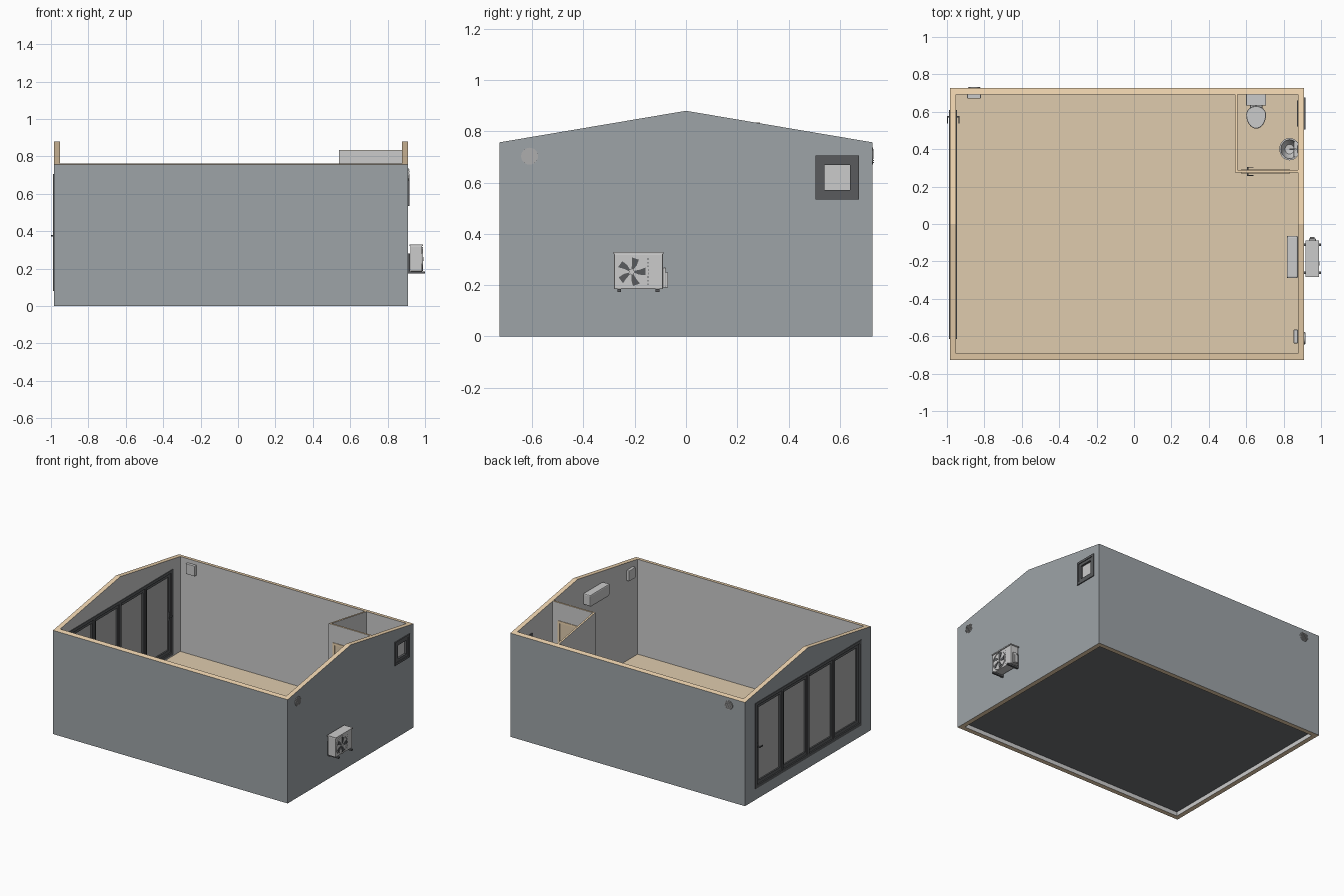
import bpy, bmesh
from math import sin, cos, pi, radians

if "Cube" in bpy.data.objects:
    bpy.data.objects.remove(bpy.data.objects["Cube"])

def mat(name, r, g, b):
    m = bpy.data.materials.new(name)
    m.diffuse_color = (r, g, b, 1)
    m.use_nodes = True
    m.node_tree.nodes["Principled BSDF"].inputs["Base Color"].default_value = m.diffuse_color
    return m

CLAD = mat("cladding", .34, .37, .39)
PLASTER = mat("plaster", .8, .8, .8)
WOOD = mat("timber", .86, .66, .43)
FLOOR = mat("floor_boards", .74, .60, .42)
DARK = mat("dark_frame", .1, .105, .11)
GLASS = mat("glass", .42, .42, .42)
UNDER = mat("underside", .16, .17, .18)

def finish(name, bm, mats=(), smooth=False):
    bmesh.ops.recalc_face_normals(bm, faces=bm.faces)
    me = bpy.data.meshes.new(name)
    bm.to_mesh(me)
    bm.free()
    for m in mats:
        me.materials.append(m)
    ob = bpy.data.objects.new(name, me)
    bpy.context.collection.objects.link(ob)
    if smooth:
        bpy.ops.object.select_all(action='DESELECT')
        ob.select_set(True)
        bpy.context.view_layer.objects.active = ob
        bpy.ops.object.shade_smooth_by_angle(angle=radians(40))
    return ob

def boxes(name, lst, m=None, bevel=0):
    bm = bmesh.new()
    for x0, x1, y0, y1, z0, z1 in lst:
        vs = bmesh.ops.create_cube(bm, size=1)['verts']
        for v in vs:
            v.co = ((x0 + x1) / 2 + v.co.x * (x1 - x0), (y0 + y1) / 2 + v.co.y * (y1 - y0),
                    (z0 + z1) / 2 + v.co.z * (z1 - z0))
    ob = finish(name, bm, [m] if m else [])
    if bevel:
        b = ob.modifiers.new("bevel", 'BEVEL')
        b.width, b.segments = bevel, 2
    return ob

def frame_x(x0, x1, y0, y1, z0, z1, w):
    # four bars of a rectangular frame lying in a wall that faces x
    return [(x0, x1, y0, y0 + w, z0, z1), (x0, x1, y1 - w, y1, z0, z1),
            (x0, x1, y0 + w, y1 - w, z0, z0 + w), (x0, x1, y0 + w, y1 - w, z1 - w, z1)]

def loft(name, rings, m=None):
    bm = bmesh.new()
    loops = [[bm.verts.new(p) for p in r] for r in rings]
    n = len(loops[0])
    for a, b in zip(loops, loops[1:]):
        for i in range(n):
            bm.faces.new((a[i], a[(i + 1) % n], b[(i + 1) % n], b[i]))
    bm.faces.new(loops[0])
    bm.faces.new(loops[-1])
    return finish(name, bm, [m] if m else [], True)

def ring(axis, c, a, b, off, n=32):
    # ellipse across the axis, at position off along it
    out = []
    for i in range(n):
        u, v = c[0] + a * cos(2 * pi * i / n), c[1] + b * sin(2 * pi * i / n)
        out.append({'x': (off, u, v), 'y': (u, off, v), 'z': (u, v, off)}[axis])
    return out

def cyl(name, axis, c, r, t0, t1, m=None, n=32):
    return loft(name, [ring(axis, c, r, r, t0, n), ring(axis, c, r, r, t1, n)], m)

def cut(ob, box):
    c = boxes("cutter", [box], PLASTER)
    c.hide_render = True
    c.hide_viewport = True
    c.display_type = 'WIRE'
    md = ob.modifiers.new("opening", 'BOOLEAN')
    md.operation, md.solver, md.object = 'DIFFERENCE', 'EXACT', c

X0, X1, Y, T, EAVE, RIDGE = -.985, .91, .727, .034, .757, .88
roof = lambda y: EAVE + (RIDGE - EAVE) * (1 - abs(y) / Y)

# Outer walls with gabled ends
bm = bmesh.new()
def plan(t):
    pts = [(X0 + t, t - Y), (X1 - t, t - Y), (X1 - t, 0), (X1 - t, Y - t), (X0 + t, Y - t), (X0 + t, 0)]
    return ([bm.verts.new((x, y, 0)) for x, y in pts], [bm.verts.new((x, y, roof(y))) for x, y in pts])
(ob_, ot), (ib, it) = plan(0), plan(T)
for i in range(6):
    j = (i + 1) % 6
    for a, b, k in ((ob_, ot, 0), (ib, it, 1), (ot, it, 2), (ob_, ib, 2)):
        bm.faces.new((a[i], a[j], b[j], b[i])).material_index = k
walls = finish("outer_walls", bm, [CLAD, PLASTER, WOOD])
DY0, DY1, DZ0, DZ1 = -.615, .61, .08, .705
cut(walls, (X0 - .1, X0 + .1, DY0 + .01, DY1 - .01, DZ0 + .01, DZ1 - .01))
cut(walls, (X1 - .1, X1 + .1, .52, .655, .55, .69))

# Floor
XI0, XI1, YI = X0 + T, X1 - T, Y - T
boxes("floor_slab", [(XI0, XI1, -YI, YI, .03, .055)], UNDER)
boxes("floor_finish", [(XI0, XI1, -YI, YI, .055, .07)], FLOOR)

# Glazed door wall
boxes("door_outer_frame", frame_x(X0 - .004, XI0 + .004, DY0, DY1, DZ0, DZ1, .022), DARK)
bars, panes = [], []
step = (DY1 - DY0 - .044) / 4
for i in range(4):
    a = DY0 + .022 + i * step
    bars += frame_x(X0 + .005, X0 + .029, a, a + step, DZ0 + .022, DZ1 - .022, .024)
    panes.append((X0 + .015, X0 + .019, a + .02, a + step - .02, DZ0 + .042, DZ1 - .042))
for i in (1, 2, 3):
    a = DY0 + .022 + i * step
    w = .012 if i == 2 else .008
    bars.append((X0 - .003, XI0 + .003, a - w, a + w, DZ0 + .022, DZ1 - .022))
boxes("door_panel_frames", bars, DARK)
boxes("door_glass", panes, GLASS)
boxes("door_handle", [(-1, -.932, .569, .577, .371, .379), (-1, -.994, .537, .577, .371, .379),
                      (-.938, -.932, .537, .577, .371, .379), (X0 + .002, X0 + .032, .565, .581, .345, .4)], DARK)

# Window in the right gable
boxes("window_frame", frame_x(X1 - .01, X1 + .007, .505, .675, .535, .705, .016)
      + frame_x(XI1 - .004, X1 + .002, .521, .659, .551, .689, .02), DARK)
boxes("window_glass", [(X1 - .018, X1 - .013, .536, .642, .566, .672)])

# Bathroom partitions, tops following the roof slope
PX, PY, PT = .54, .275, .013
bm = bmesh.new()
v = [[bm.verts.new((x, y, z)) for y, z in ((PY, .07), (YI, .07), (YI, roof(YI)), (PY, roof(PY)))]
     for x in (PX, PX + PT)]
bm.faces.new(v[0])
bm.faces.new(v[1])
for i in range(4):
    bm.faces.new((v[0][i], v[0][(i + 1) % 4], v[1][(i + 1) % 4], v[1][i])).material_index = int(i == 2)
finish("side_partition", bm, [PLASTER, WOOD])
zt = roof(PY)
front = boxes("front_partition", [(PX + PT, XI1, PY, PY + PT, .07, zt - .002)], PLASTER)
boxes("front_partition_cap", [(PX + PT, XI1, PY, PY + PT, zt - .002, zt)], WOOD)
cut(front, (.585, .821, PY - .05, PY + .05, .06, .69))
boxes("bathroom_door_frame", [(.572, .588, PY - .004, PY + PT + .004, .07, .703),
                              (.818, .834, PY - .004, PY + PT + .004, .07, .703),
                              (.588, .818, PY - .004, PY + PT + .004, .687, .703)], WOOD)
boxes("bathroom_door", [(.588, .818, PY + .002, PY + PT - .002, .072, .687)], FLOOR)
boxes("bathroom_door_handle", [(.605, .611, .257, .306, .367, .373), (.605, .64, .257, .262, .367, .373),
                               (.605, .64, .301, .306, .367, .373)], DARK)

# Toilet: bowl, seat lid and cistern
def egg(z, s, cy=.585, n=32):
    pts = []
    for i in range(n):
        a = 2 * pi * i / n
        pts.append((.653 + .053 * s * cos(a), cy + sin(a) * s * (.075 if sin(a) < 0 else .045), z))
    return pts
loft("toilet_bowl", [egg(.07, .62, .6), egg(.1, .58, .6), egg(.135, .7, .595), egg(.17, .92), egg(.19, .97)])
loft("toilet_seat_lid", [egg(.19, .98), egg(.193, 1), egg(.206, 1), egg(.209, .96)])
boxes("toilet_back", [(.62, .686, .61, YI, .07, .195)], None, .006)
boxes("toilet_cistern", [(.603, .703, .638, YI, .19, .3)], None, .008)
boxes("cistern_lid", [(.599, .707, .633, YI, .3, .312)], None, .004)
cyl("flush_button", 'z', (.653, .665), .01, .312, .316)

# Wash basin
C = (.832, .4)
loft("basin", [ring('z', C, r, r * 1.08, z) for r, z in
     ((.018, .25), (.034, .262), (.05, .295), (.055, .33), (.047, .33), (.04, .3), (.024, .275), (.008, .272))])
boxes("basin_back", [(.853, XI1, .36, .44, .29, .331)], None, .004)
cyl("basin_waste", 'z', C, .01, .19, .26, None, 16)
cyl("waste_pipe", 'x', (.4, .2), .008, .832, XI1, None, 16)
cyl("tap_post", 'z', (.863, .4), .006, .33, .365, None, 16)
cyl("tap_spout", 'x', (.4, .358), .004, .832, .866, None, 16)

# Air vents: round louvred grille outside, box inside
cyl("right_vent_ring", 'x', (-.61, .703), .033, X1, X1 + .003, GLASS)
cyl("back_vent_ring", 'y', (-.855, .703), .033, Y, Y + .003, GLASS)
slx, sly = [], []
for i in range(-3, 4):
    z, h = .703 + i * .008, (.031 ** 2 - (i * .008) ** 2) ** .5
    slx.append((X1 + .002, X1 + .006, -.61 - h, -.61 + h, z - .002, z + .002))
    sly.append((-.855 - h, -.855 + h, Y + .002, Y + .006, z - .002, z + .002))
boxes("right_vent_slats", slx, GLASS)
boxes("back_vent_slats", sly, GLASS)
boxes("right_vent_box", [(XI1 - .022, XI1, -.638, -.565, .655, .732)], None, .003)
boxes("back_vent_box", [(-.892, -.819, YI - .022, YI, .66, .735)], None, .003)

# Indoor air conditioner
boxes("indoor_unit", [(.817, XI1, -.29, -.063, .672, .754)], None, .008)
boxes("indoor_unit_flap", [(.821, .85, -.28, -.073, .668, .674)], GLASS)

# Outdoor air conditioner
boxes("outdoor_unit", [(.922, .985, -.28, -.09, .185, .322)], None, .003)
boxes("outdoor_unit_lid", [(.918, .989, -.283, -.087, .322, .33)])
boxes("valve_cover", [(.935, .972, -.09, -.078, .19, .268), (.94, .965, -.09, -.07, .19, .25)], None, .003)
boxes("outdoor_brackets", [(X1, 1, a, a + .014, .174, .185) for a in (-.268, -.118)]
      + [(X1, X1 + .01, a, a + .014, .174, .28) for a in (-.268, -.118)], DARK)
FY, FZ = -.212, .252
R = lambda r, x: ring('x', (FY, FZ), r, r, x, 40)
loft("fan_shroud", [R(.064, .984), R(.064, .99), R(.059, .99), R(.059, .986)])
cyl("fan_hub", 'x', (FY, FZ), .011, .985, .993, None, 20)
bm = bmesh.new()
for k in range(5):
    a = 2 * pi * k / 5
    prof = [(.009, -.3), (.032, -.36), (.055, -.22), (.056, .3), (.034, .26), (.009, .4)]
    lo, hi = [[bm.verts.new((x + .001 * t, FY + r * cos(a + t), FZ + r * sin(a + t))) for r, t in prof]
              for x in (.987, .99)]
    bm.faces.new(lo)
    bm.faces.new(hi)
    for i in range(6):
        j = (i + 1) % 6
        bm.faces.new((lo[i], lo[j], hi[j], hi[i]))
finish("fan_blades", bm, [DARK])
boxes("outdoor_unit_slots", [(.984, .9865, -.15, -.146, .2 + i * .014, .207 + i * .014) for i in range(8)], DARK)
